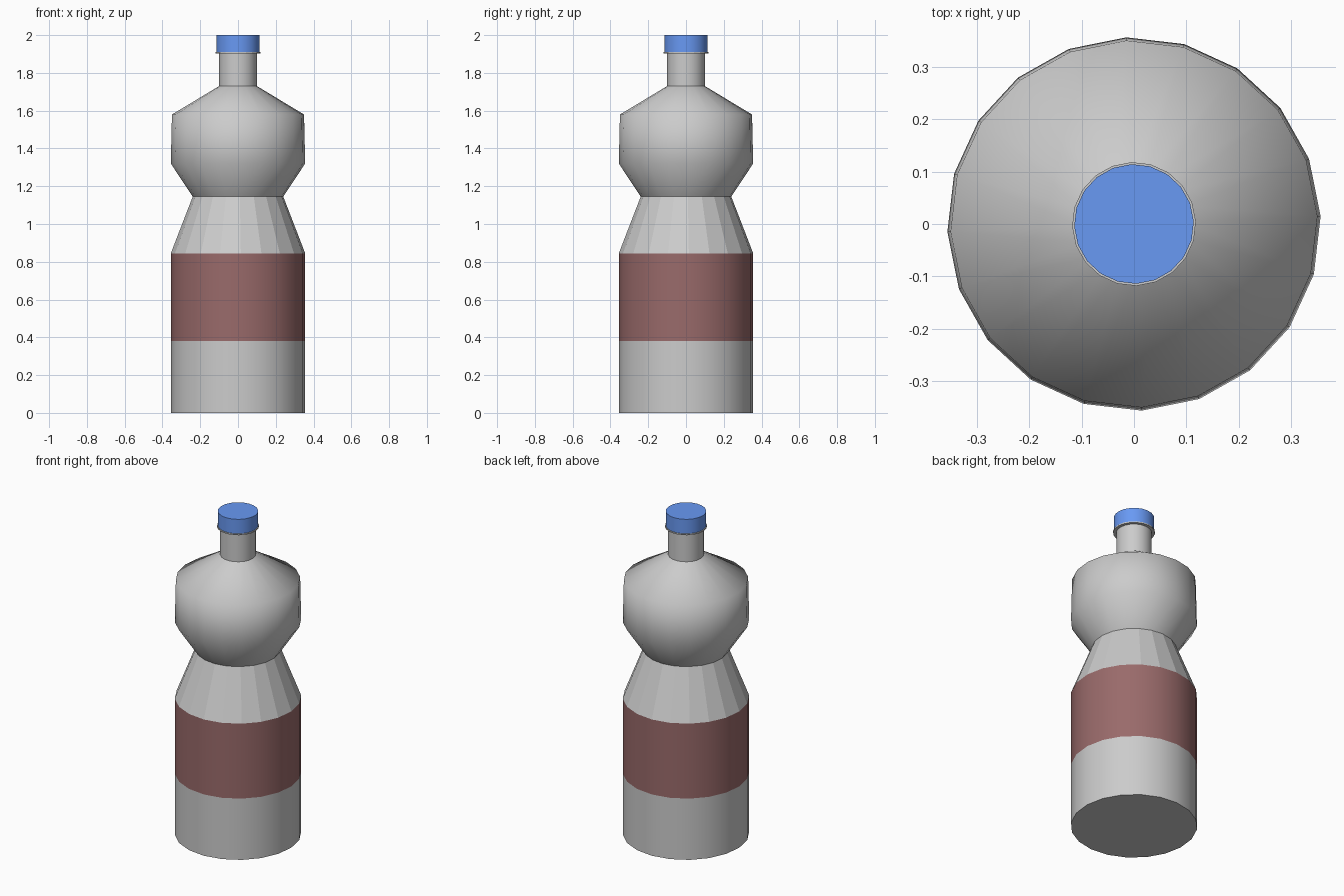
import bpy, bmesh, math

if "Cube" in bpy.data.objects:
    bpy.data.objects.remove(bpy.data.objects["Cube"])

SIDES = 20
PHASE = math.radians(2.4)


def material(name, rgb):
    mat = bpy.data.materials.new(name)
    mat.diffuse_color = (*rgb, 1)
    mat.use_nodes = True
    mat.node_tree.nodes["Principled BSDF"].inputs["Base Color"].default_value = mat.diffuse_color
    return mat


def revolve(name, profile, smooth=True, bottom=False, top=False, mat=None):
    """Spin (radius, z) points, bottom to top, into a faceted ring surface."""
    bm = bmesh.new()
    rings = [[bm.verts.new((r * math.cos(PHASE + i * math.tau / SIDES),
                            r * math.sin(PHASE + i * math.tau / SIDES), z))
              for i in range(SIDES)] for r, z in profile]
    for low, high in zip(rings, rings[1:]):
        for i in range(SIDES):
            j = (i + 1) % SIDES
            bm.faces.new((low[i], low[j], high[j], high[i])).smooth = smooth
    # Flat end discs with crisp rims
    ends = []
    if bottom:
        ends.append(bm.faces.new(rings[0][::-1]))
    if top:
        ends.append(bm.faces.new(rings[-1]))
    for face in ends:
        for edge in face.edges:
            edge.smooth = False
    mesh = bpy.data.meshes.new(name)
    bm.to_mesh(mesh)
    bm.free()
    if mat:
        mesh.materials.append(mat)
    obj = bpy.data.objects.new(name, mesh)
    bpy.context.collection.objects.link(obj)
    return obj


maroon = material("label_maroon", (0.32, 0.145, 0.145))
blue = material("cap_blue", (0.14, 0.32, 0.9))

# Bottle body, from the base upwards
revolve("base", [(0.356, 0), (0.356, 0.38)], bottom=True)
revolve("label", [(0.356, 0.38), (0.356, 0.845)], mat=maroon)
revolve("waist", [(0.356, 0.845), (0.24, 1.145)], smooth=False)
revolve("upper_bulb", [(0.24, 1.145), (0.356, 1.32), (0.35, 1.58), (0.1, 1.73)])
revolve("neck", [(0.1, 1.73), (0.1, 1.905)])

# Collar ring and screw cap
revolve("collar", [(0.1, 1.903), (0.118, 1.903), (0.118, 1.911), (0.1, 1.911)],
        smooth=False)
revolve("cap", [(0.114, 1.911), (0.114, 2.0)], top=True, mat=blue)
